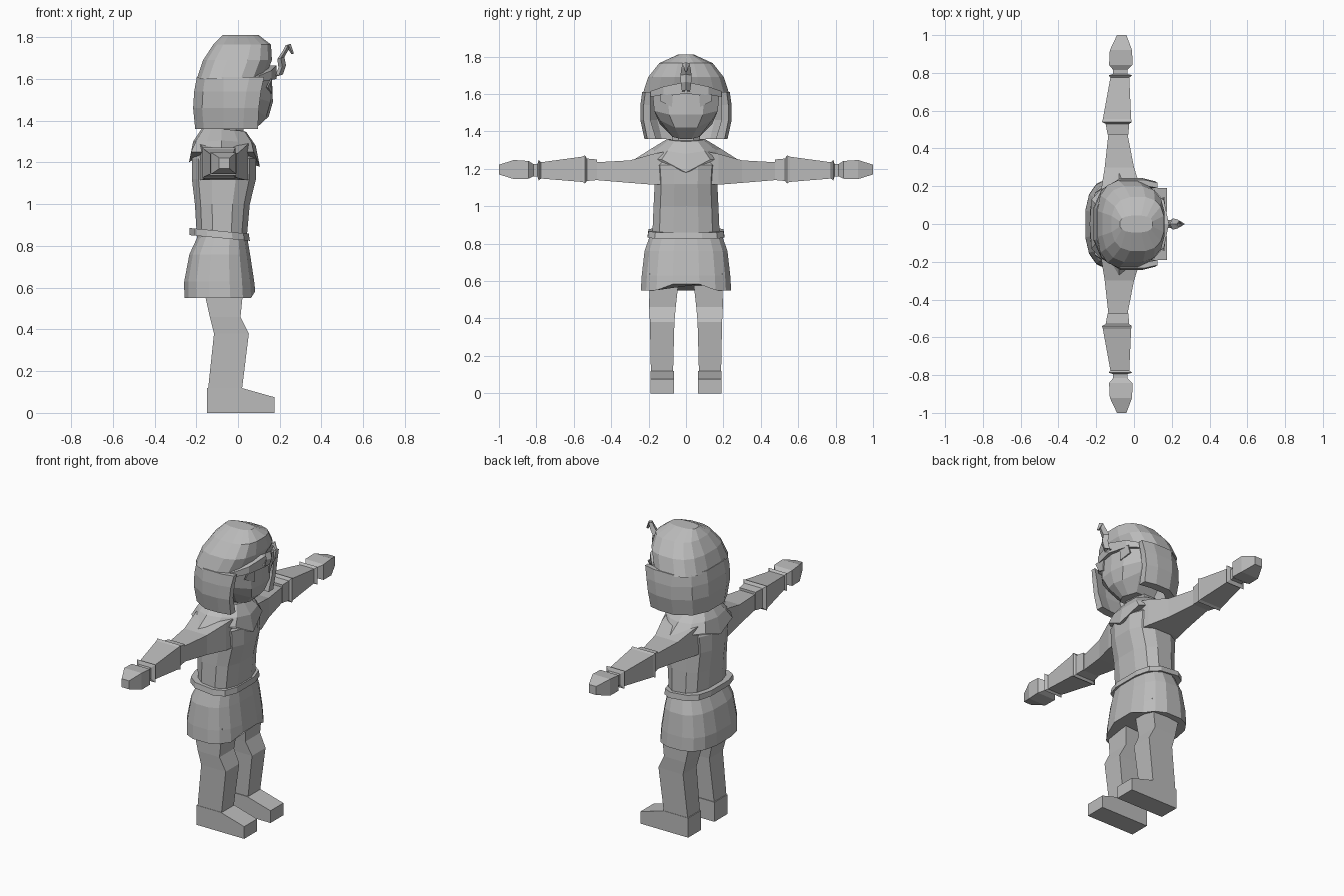
import bpy, math

stone = bpy.data.materials.new("plain grey")
stone.diffuse_color = (0.5, 0.5, 0.5, 1)


def mesh(name, verts, faces):
    me = bpy.data.meshes.new(name)
    me.from_pydata(verts, [], faces)
    me.materials.append(stone)
    ob = bpy.data.objects.new(name, me)
    bpy.context.collection.objects.link(ob)
    # consistent outward normals
    bpy.context.view_layer.objects.active = ob
    ob.select_set(True)
    bpy.ops.object.mode_set(mode='EDIT')
    bpy.ops.mesh.select_all(action='SELECT')
    bpy.ops.mesh.normals_make_consistent(inside=False)
    bpy.ops.object.mode_set(mode='OBJECT')
    ob.select_set(False)
    return ob


def loft(name, rings):
    """Skin a stack of equal-sized rings and cap both ends."""
    n = len(rings[0])
    verts = [p for r in rings for p in r]
    faces = [(i * n + j, i * n + (j + 1) % n, (i + 1) * n + (j + 1) % n, (i + 1) * n + j)
             for i in range(len(rings) - 1) for j in range(n)]
    faces += [tuple(range(n))[::-1], tuple(range((len(rings) - 1) * n, len(rings) * n))]
    return mesh(name, verts, faces)


def oval(z, x0, x1, w, n=12, p=0.75, tilt=0.0):
    """Rounded horizontal section from x0 to x1, half width w."""
    def s(v):
        return math.copysign(abs(v) ** p, v)
    c, h = (x0 + x1) / 2, (x1 - x0) / 2
    out = []
    for k in range(n):
        a = 2 * math.pi * (k + 0.5) / n
        dx = s(math.cos(a))
        out.append((c + h * dx, w * s(math.sin(a)), z + tilt * dx))
    return out


def rect_y(y, x0, x1, z0, z1):
    return [(x0, y, z0), (x1, y, z0), (x1, y, z1), (x0, y, z1)]


def rect_z(z, x0, x1, y0, y1, front_z=None):
    f = z if front_z is None else front_z
    return [(x0, y0, z), (x1, y0, f), (x1, y1, f), (x0, y1, z)]


def both(fn):
    for side, s in (("left", 1), ("right", -1)):
        fn(side, s)


# torso and belt
loft("torso", [oval(0.84, -0.20, 0.045, 0.185), oval(1.0, -0.21, 0.06, 0.178),
               oval(1.12, -0.225, 0.09, 0.172), oval(1.22, -0.225, 0.09, 0.18),
               oval(1.29, -0.20, 0.04, 0.14)])
loft("belt", [oval(0.838, -0.235, 0.06, 0.21, tilt=-0.014, p=0.65),
              oval(0.872, -0.235, 0.055, 0.205, tilt=-0.014, p=0.65)])

# skirt with a hem that lifts at the middle of the front
hem = [(x, y, z + (0.06 * max(0, 1 - abs(y) / 0.16) if x > 0 else 0))
       for x, y, z in oval(0.55, -0.26, 0.085, 0.245, 16)]
loft("skirt", [hem, oval(0.63, -0.26, 0.08, 0.24, 16), oval(0.76, -0.235, 0.06, 0.225, 16),
               oval(0.845, -0.195, 0.045, 0.195, 16)])


# legs and feet
def leg(side, s):
    loft(side + "_leg", [rect_z(z, x0, x1, s * a, s * b) for z, x0, x1, a, b in (
        (0.08, -0.147, 0.015, 0.07, 0.187), (0.38, -0.115, 0.052, 0.062, 0.193),
        (0.46, -0.135, 0.012, 0.055, 0.197), (0.64, -0.175, 0.03, 0.035, 0.195))])
    loft(side + "_foot", [[(x, s * 0.065, z), (x, s * 0.19, z), (x, s * 0.19, 0), (x, s * 0.065, 0)]
                          for x, z in ((-0.148, 0.12), (0.015, 0.12), (0.175, 0.075))])


both(leg)


# arms, cuffs and hands
def arm(side, s):
    loft(side + "_sleeve", [rect_y(s * y, *r) for y, *r in (
        (0.12, -0.185, 0.05, 1.115, 1.29), (0.175, -0.175, 0.04, 1.115, 1.28),
        (0.30, -0.155, 0.0, 1.125, 1.245), (0.48, -0.135, -0.035, 1.14, 1.235))])
    loft(side + "_cuff", [rect_y(s * y, *r) for y, *r in (
        (0.475, -0.14, -0.03, 1.14, 1.25), (0.53, -0.15, -0.025, 1.135, 1.255),
        (0.54, -0.17, -0.012, 1.122, 1.272), (0.555, -0.165, -0.015, 1.13, 1.265),
        (0.775, -0.125, -0.025, 1.148, 1.235), (0.787, -0.135, -0.01, 1.138, 1.247),
        (0.795, -0.11, -0.035, 1.16, 1.225), (0.83, -0.11, -0.035, 1.16, 1.225))])
    loft(side + "_hand", [rect_y(s * y, *r) for y, *r in (
        (0.815, -0.11, -0.035, 1.16, 1.225), (0.842, -0.132, -0.008, 1.147, 1.242),
        (0.92, -0.128, -0.01, 1.145, 1.247), (1.0, -0.09, -0.04, 1.17, 1.222))])


both(arm)

# collar: pointed at the chest, shoulders and back
brim = [(0.105, 0, 1.18), (0.075, 0.13, 1.25), (-0.02, 0.20, 1.25), (-0.08, 0.30, 1.235),
        (-0.16, 0.20, 1.25), (-0.225, 0.13, 1.25), (-0.235, 0, 1.20)]
mid = [(0.085, 0, 1.28), (0.065, 0.10, 1.295), (0.0, 0.16, 1.30), (-0.08, 0.19, 1.305),
       (-0.15, 0.16, 1.30), (-0.20, 0.10, 1.305), (-0.215, 0, 1.30)]
top = [(0.04, 0, 1.345), (0.03, 0.06, 1.35), (-0.02, 0.09, 1.355), (-0.08, 0.10, 1.36),
       (-0.13, 0.09, 1.36), (-0.165, 0.06, 1.36), (-0.175, 0, 1.36)]
loft("collar", [half + [(x, -y, z) for x, y, z in half[-2:0:-1]] for half in (brim, mid, top)])

# neck and face
loft("neck", [oval(1.30, -0.13, 0.03, 0.08, 8), oval(1.44, -0.12, 0.03, 0.08, 8)])


def face_ring(w, side, front, wf, z_back, z_side, z_front):
    half = [(-0.08, w, z_back), (side, w, z_side), (front, wf, z_front), (front + 0.012, 0, z_front)]
    return half + [(x, -y, z) for x, y, z in half[2::-1]]


loft("face", [face_ring(0.07, 0.04, 0.07, 0.03, 1.37, 1.37, 1.36),
              face_ring(0.14, 0.07, 0.135, 0.06, 1.44, 1.46, 1.42),
              face_ring(0.17, 0.085, 0.155, 0.09, 1.51, 1.51, 1.49),
              face_ring(0.18, 0.10, 0.15, 0.10, 1.62, 1.62, 1.62)])


# eyes, thin plates tapering downwards
def eye(side, s):
    loft(side + "_eye", [[(x, s * 0.07, 1.60), (x, s * 0.14, 1.60), (x - 0.02, s * 0.135, 1.56),
                          (x, s * 0.075, 1.53)] for x in (0.155, 0.163)])


both(eye)

# hair: closed dome above, open curtain round the face below
loft("hair_top", [oval(1.60, -0.20, 0.13, 0.235, 16), oval(1.69, -0.17, 0.165, 0.205, 16),
                  oval(1.765, -0.12, 0.16, 0.145, 16), oval(1.81, -0.075, 0.10, 0.045, 16)])


def curtain(z, back, front, w, t):
    def half(b, h):
        return [(front, h * 0.93, z), (front - 0.07, h, z), (-0.07, h, z),
                (b * 0.8, h * 0.75, z), (b, h * 0.35, z)]
    outer, inner = half(back, w), half(back + t, w - t)
    mirror = lambda pts: [(x, -y, q) for x, y, q in pts[::-1]]
    return outer + mirror(outer) + inner_loop(mirror(inner), inner)


def inner_loop(neg, pos):
    return neg[::-1] + pos[::-1]


loft("hair_sides", [curtain(1.36, -0.205, 0.095, 0.222, 0.05), curtain(1.46, -0.215, 0.10, 0.244, 0.04),
                    curtain(1.54, -0.21, 0.11, 0.244, 0.04), curtain(1.61, -0.197, 0.125, 0.234, 0.03)])

# headband sloping outwards to the front
band = [(0.10, 0.19, 1.585, 1.615), (0.16, 0.12, 1.595, 1.64), (0.185, 0.0, 1.60, 1.665)]
band += [(x, -y, a, b) for x, y, a, b in band[1::-1]]
loft("headband", [[(x - 0.05, y, a), (x, y, a), (x, y, b), (x - 0.05, y, b)] for x, y, a, b in band])

# serpent ornament rising from the headband
path = [(0.165, 1.62, 0.02, 0.02), (0.195, 1.615, 0.022, 0.02), (0.212, 1.66, 0.028, 0.018),
        (0.205, 1.70, 0.03, 0.017), (0.23, 1.74, 0.024, 0.015), (0.24, 1.765, 0.018, 0.012),
        (0.262, 1.72, 0.005, 0.006)]
loft("serpent", [[(x - t, 0, z - t * 0.3), (x, w, z), (x + t, 0, z + t * 0.3), (x, -w, z)]
                 for x, z, w, t in path])
